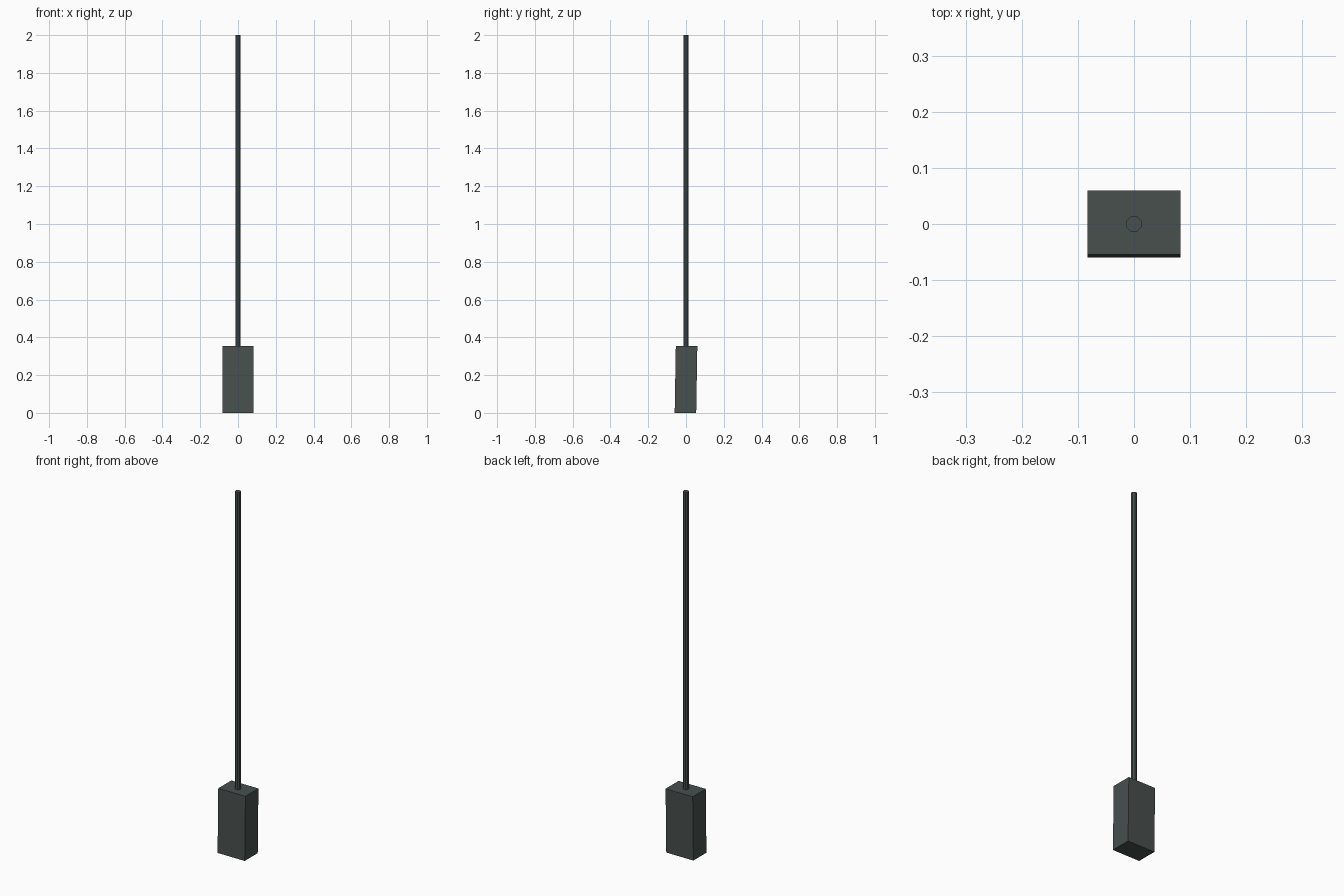
import bpy, bmesh, math
from mathutils import Matrix

if "Cube" in bpy.data.objects:
    bpy.data.objects.remove(bpy.data.objects["Cube"])

mat = bpy.data.materials.new("dark grey green")
mat.diffuse_color = (0.065, 0.080, 0.076, 1)
mat.use_nodes = True
mat.node_tree.nodes["Principled BSDF"].inputs["Base Color"].default_value = mat.diffuse_color


def make_object(name, bm):
    mesh = bpy.data.meshes.new(name)
    bm.to_mesh(mesh)
    bm.free()
    mesh.materials.append(mat)
    obj = bpy.data.objects.new(name, mesh)
    bpy.context.collection.objects.link(obj)
    return obj


# Base block: leans very slightly backwards towards the top
W, D, H, LEAN = 0.166, 0.114, 0.355, 0.006
bm = bmesh.new()
bmesh.ops.create_cube(bm, size=1)
for v in bm.verts:
    lean = math.copysign(LEAN / 2, v.co.z)
    v.co = (v.co.x * W, v.co.y * D + lean, (v.co.z + 0.5) * H)
make_object("base_block", bm)

# Tall thin rod, standing in the block
z0, z1 = 0.34, 2.0
bm = bmesh.new()
bmesh.ops.create_cone(bm, cap_ends=True, segments=8, radius1=0.015, radius2=0.015,
                      depth=z1 - z0,
                      matrix=Matrix.Translation((0, 0, (z0 + z1) / 2))
                      @ Matrix.Rotation(math.pi / 8, 4, 'Z'))
make_object("rod", bm)
